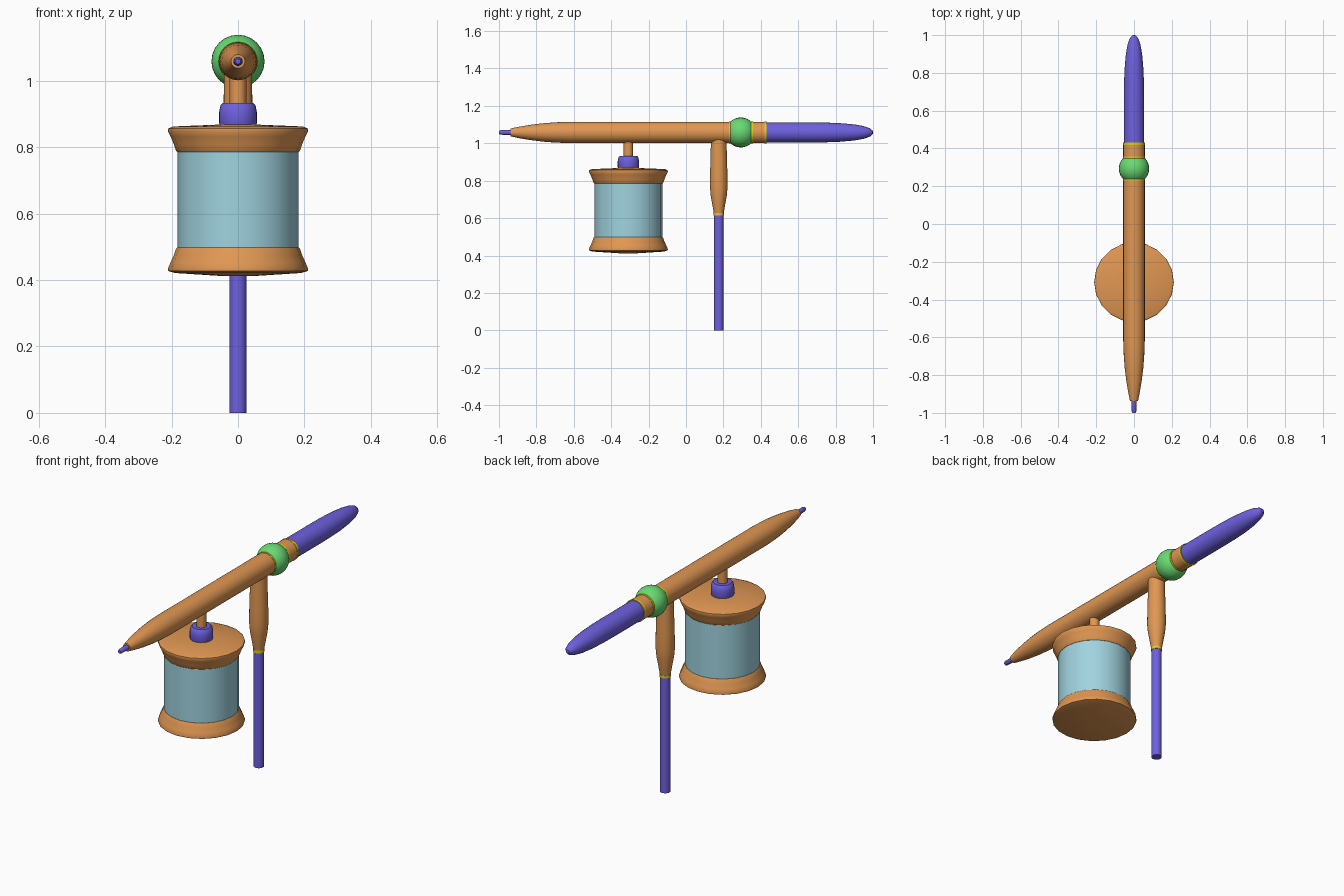
import bpy, math

cube = bpy.data.objects.get("Cube")
if cube:
    bpy.data.objects.remove(cube, do_unlink=True)


def material(name, rgb):
    m = bpy.data.materials.new(name)
    m.use_nodes = True
    m.diffuse_color = (*rgb, 1)
    m.node_tree.nodes["Principled BSDF"].inputs["Base Color"].default_value = (*rgb, 1)
    return m


TAN = material("tan wood", (0.75, 0.31, 0.085))
PURPLE = material("purple", (0.155, 0.118, 0.74))
GLASS = material("pale blue glass", (0.35, 0.65, 0.74))
GREEN = material("green", (0.14, 0.70, 0.17))
YELLOW = material("yellow trim", (0.75, 0.61, 0.01))


def lathe(name, profile, mat, loc, along_y=False, sides=24):
    """Closed solid of revolution from (radius, position) pairs, lowest position first."""
    verts, faces = [], []
    for r, h in profile:
        for i in range(sides):
            a = 2 * math.pi * i / sides
            x, y = r * math.cos(a), r * math.sin(a)
            verts.append((x, h, -y) if along_y else (x, y, h))
    for k in range(len(profile) - 1):
        for i in range(sides):
            j = (i + 1) % sides
            faces.append((k * sides + i, k * sides + j,
                          (k + 1) * sides + j, (k + 1) * sides + i))
    faces.append(tuple(reversed(range(sides))))
    top = (len(profile) - 1) * sides
    faces.append(tuple(range(top, top + sides)))
    mesh = bpy.data.meshes.new(name)
    mesh.from_pydata(verts, [], faces)
    mesh.materials.append(mat)
    ob = bpy.data.objects.new(name, mesh)
    ob.location = loc
    bpy.context.collection.objects.link(ob)
    bpy.ops.object.select_all(action='DESELECT')
    ob.select_set(True)
    bpy.context.view_layer.objects.active = ob
    bpy.ops.object.shade_smooth_by_angle(angle=math.radians(35))
    return ob


# Horizontal beam, running along y
AXIS = (0, 0, 1.058)
lathe("beam_tip", [(0.008, -1.0), (0.012, -0.992), (0.014, -0.93)], PURPLE, AXIS, True, 16)
lathe("beam", [(0.021, -0.938), (0.031, -0.89), (0.041, -0.83), (0.049, -0.765),
               (0.054, -0.7), (0.057, -0.62), (0.057, 0.42)], TAN, AXIS, True)
lathe("beam_handle", [(0.054, 0.42), (0.054, 0.65), (0.053, 0.74), (0.050, 0.82),
                      (0.043, 0.90), (0.034, 0.95), (0.023, 0.982), (0.010, 0.998),
                      (0.002, 1.0)], PURPLE, AXIS, True)
for n, y in enumerate((0.236, 0.351, 0.425)):
    lathe(f"beam_ring_{n + 1}", [(0.0585, y - 0.006), (0.0585, y + 0.006)], YELLOW, AXIS, True)

# Round collar: a sphere cut flat at both ends
ball = [(0.08 * math.cos(t), 0.293 + 0.08 * math.sin(t))
        for t in (math.radians(-46 + 92 * i / 10) for i in range(11))]
lathe("collar_ball", ball, GREEN, AXIS, True)

# Standing leg
LEG = (0, 0.175, 0)
lathe("leg_post", [(0.0255, 0), (0.0255, 0.62)], PURPLE, LEG)
lathe("leg_ring", [(0.0275, 0.613), (0.0275, 0.628)], YELLOW, LEG)
lathe("leg_grip", [(0.0265, 0.626), (0.034, 0.67), (0.043, 0.72), (0.047, 0.765),
                   (0.046, 0.85), (0.043, 0.95), (0.042, 1.03)], TAN, LEG)

# Hanging lantern
LAMP = (0, -0.308, 0)
lathe("hanger_rod", [(0.025, 0.90), (0.025, 1.04)], TAN, LAMP, sides=16)
lathe("lantern_cap", [(0.05, 0.855), (0.057, 0.872), (0.057, 0.905), (0.053, 0.925),
                      (0.046, 0.933)], PURPLE, LAMP)
lathe("lantern_top", [(0.183, 0.785), (0.187, 0.79), (0.193, 0.808), (0.203, 0.832),
                      (0.211, 0.848), (0.210, 0.856), (0.196, 0.862), (0.05, 0.868)],
      TAN, LAMP, sides=20)
lathe("lantern_glass", [(0.182, 0.48), (0.182, 0.80)], GLASS, LAMP, sides=20)
lathe("lantern_base", [(0.05, 0.412), (0.19, 0.421), (0.210, 0.427), (0.211, 0.434),
                       (0.203, 0.453), (0.193, 0.475), (0.187, 0.493), (0.183, 0.498)],
      TAN, LAMP, sides=20)
